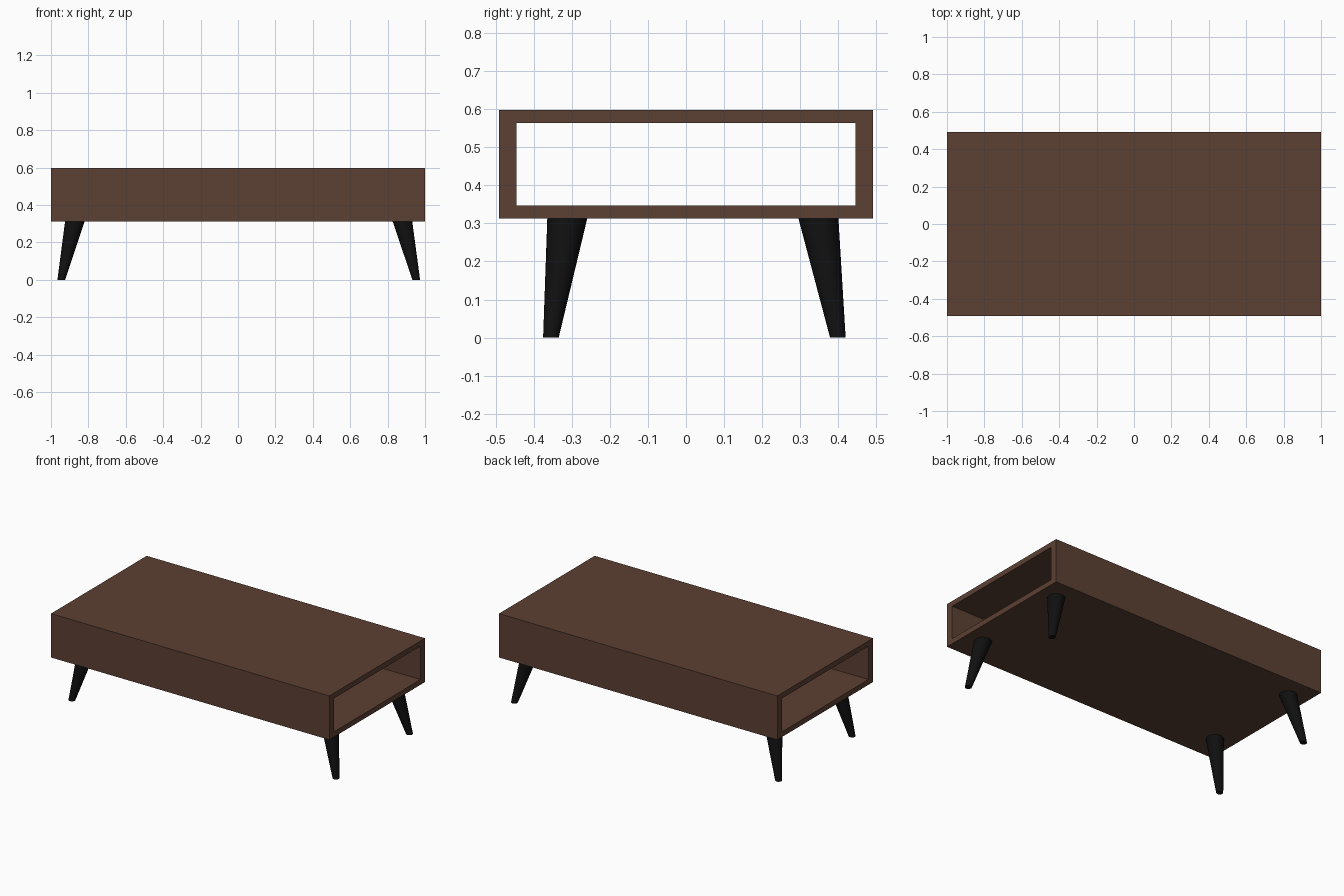
import bpy, bmesh
from mathutils import Vector

if "Cube" in bpy.data.objects:
    bpy.data.objects.remove(bpy.data.objects["Cube"])


def material(name, rgb):
    m = bpy.data.materials.new(name)
    m.diffuse_color = (*rgb, 1)
    m.use_nodes = True
    m.node_tree.nodes["Principled BSDF"].inputs["Base Color"].default_value = m.diffuse_color
    return m


brown = material("dark brown wood", (0.107, 0.0513, 0.0335))
black = material("black legs", (0.0052, 0.0052, 0.0052))

HALF_LEN, HALF_DEPTH = 1.0, 0.491
Z_LOW, Z_HIGH = 0.313, 0.598
SIDE, BOARD = 0.046, 0.034


def finish(bm, name, mat):
    bmesh.ops.recalc_face_normals(bm, faces=bm.faces)
    me = bpy.data.meshes.new(name)
    bm.to_mesh(me)
    bm.free()
    me.materials.append(mat)
    ob = bpy.data.objects.new(name, me)
    bpy.context.collection.objects.link(ob)
    return ob


# Table body: rectangular tube, open at both ends
def rect_loop(bm, x, inset_y, inset_z):
    y, lo, hi = HALF_DEPTH - inset_y, Z_LOW + inset_z, Z_HIGH - inset_z
    return [bm.verts.new((x, *p)) for p in ((-y, lo), (y, lo), (y, hi), (-y, hi))]


bm = bmesh.new()
loops = [rect_loop(bm, -HALF_LEN, 0, 0), rect_loop(bm, HALF_LEN, 0, 0),
         rect_loop(bm, HALF_LEN, SIDE, BOARD), rect_loop(bm, -HALF_LEN, SIDE, BOARD)]
for a, b in zip(loops, loops[1:] + loops[:1]):
    for i in range(4):
        j = (i + 1) % 4
        bm.faces.new((a[i], a[j], b[j], b[i]))
finish(bm, "table_body", brown)


# Splayed tapered legs, with level top and bottom
def leg(name, top, foot):
    bm = bmesh.new()
    bmesh.ops.create_cone(bm, cap_ends=True, segments=32, radius1=0.0205,
                          radius2=0.0525, depth=Z_LOW)
    for v in bm.verts:
        centre = top if v.co.z > 0 else foot
        v.co = Vector((v.co.x + centre[0], v.co.y + centre[1], v.co.z + Z_LOW / 2))
    ob = finish(bm, name, black)
    bpy.ops.object.select_all(action='DESELECT')
    bpy.context.view_layer.objects.active = ob
    ob.select_set(True)
    bpy.ops.object.shade_smooth_by_angle(angle=0.7)


for side, tx, fx in (("left", -0.872, -0.945), ("right", 0.879, 0.953)):
    for end, ty, fy in (("front", -0.312, -0.355), ("back", 0.348, 0.399)):
        leg(f"{end}_{side}_leg", (tx, ty), (fx, fy))
